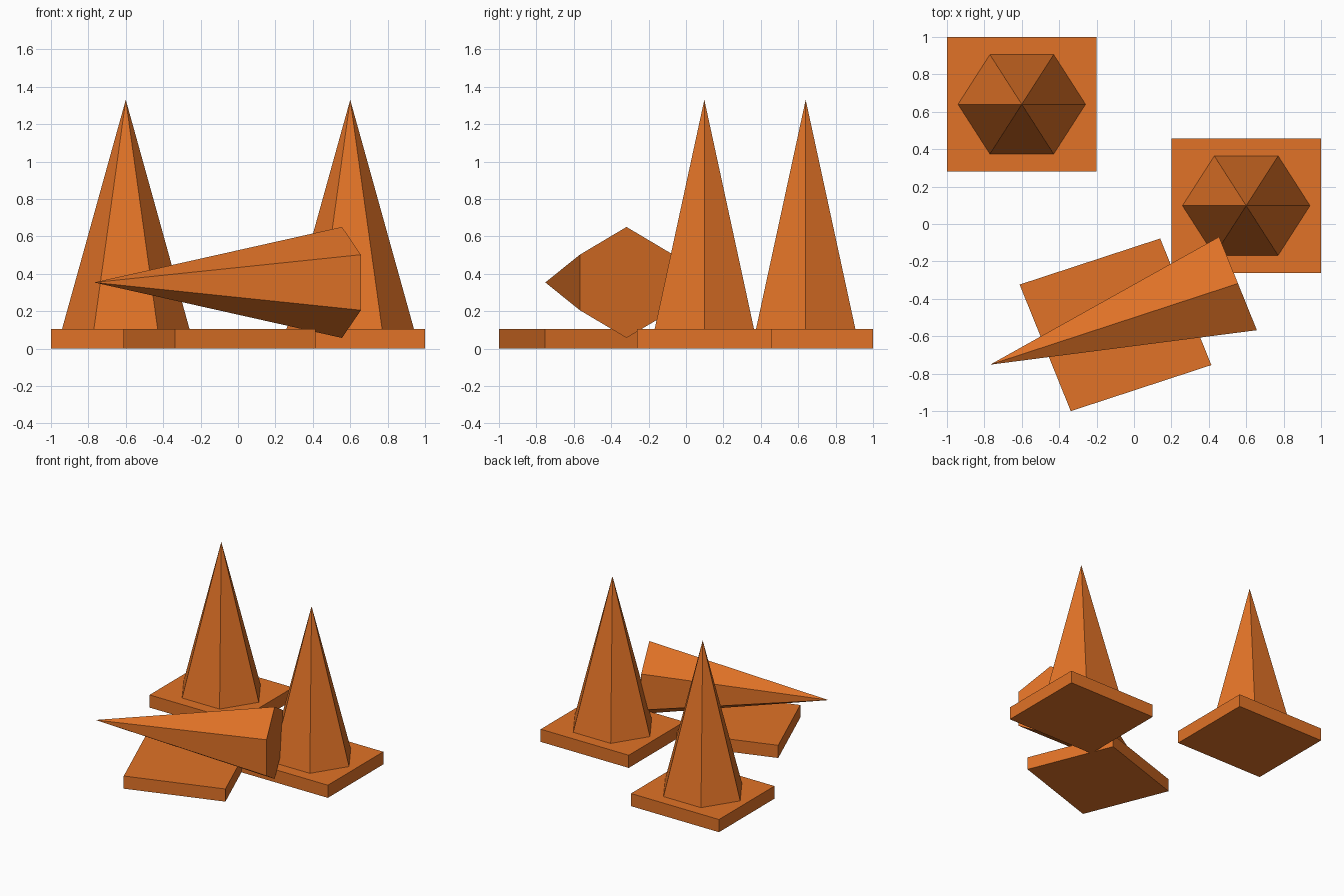
import bpy
import bmesh
from math import cos, sin, pi, radians
from mathutils import Matrix

if "Cube" in bpy.data.objects:
    bpy.data.objects.remove(bpy.data.objects["Cube"], do_unlink=True)

# Single flat orange
orange = bpy.data.materials.new("orange")
orange.use_nodes = True
colour = (0.75, 0.17, 0.02, 1)
orange.diffuse_color = colour
orange.node_tree.nodes["Principled BSDF"].inputs["Base Color"].default_value = colour

# The whole set is slightly squashed in depth and height
SQUASH = Matrix.Diagonal((1, 0.9, 0.87, 1))
SLAB = 0.104
RADIUS = 0.341
LENGTH = 1.41
TURN = Matrix.Rotation(radians(20), 4, "Z")


def finish(name, bm, location, rotation):
    """Turn, squash and place the mesh, then link it."""
    bm.transform(SQUASH @ rotation)
    bmesh.ops.recalc_face_normals(bm, faces=bm.faces)
    mesh = bpy.data.meshes.new(name)
    bm.to_mesh(mesh)
    bm.free()
    mesh.materials.append(orange)
    obj = bpy.data.objects.new(name, mesh)
    obj.location = location
    bpy.context.collection.objects.link(obj)


def add_base(name, x, y, rotation=Matrix()):
    bm = bmesh.new()
    bmesh.ops.create_cube(bm, size=1)
    bm.transform(Matrix.Diagonal((0.8, 0.8, SLAB / 0.87, 1)))
    finish(name, bm, (x, y, SLAB / 2), rotation)


def add_cone(name, location, rotation=Matrix()):
    """Six-sided spike with its foot at the origin."""
    bm = bmesh.new()
    ring = [bm.verts.new((RADIUS * cos(i * pi / 3), RADIUS * sin(i * pi / 3), 0))
            for i in range(6)]
    tip = bm.verts.new((0, 0, LENGTH))
    bm.faces.new(ring)
    for i in range(6):
        bm.faces.new((ring[i], ring[(i + 1) % 6], tip))
    finish(name, bm, location, rotation)


# Two standing cones
for side, x, y in (("right", -0.6, 0.64), ("left", 0.6, 0.098)):
    add_base(side + "_base", x, y)
    add_cone(side + "_cone", (x, y, SLAB))

# Toppled cone lying over its own base
add_base("fallen_base", -0.099, -0.539, TURN)
add_cone("fallen_cone", (0.556, -0.318, 0.354),
         TURN @ Matrix.Rotation(radians(-90), 4, "Y"))
